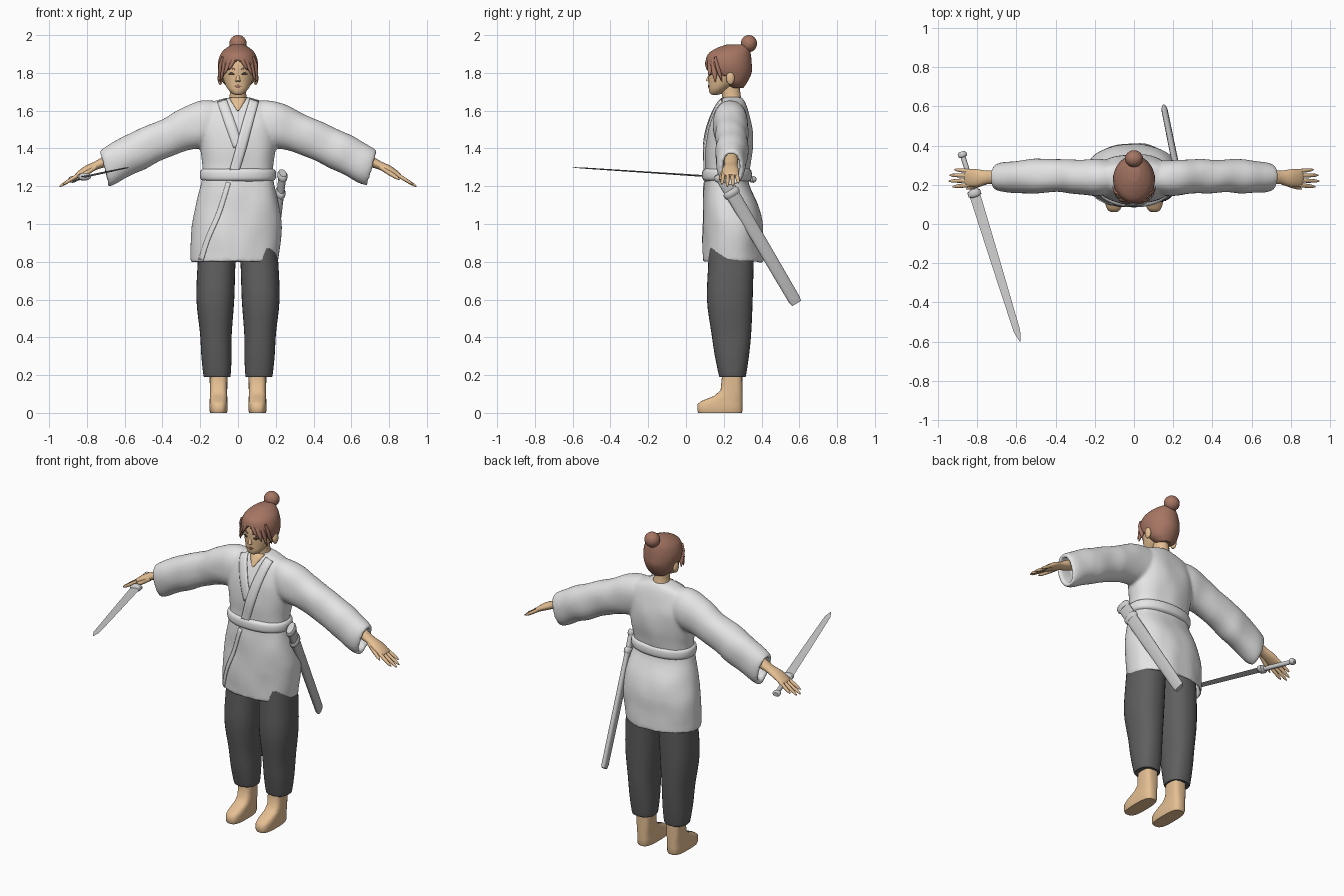
import bpy, bmesh, math
from mathutils import Vector, noise
from mathutils.bvhtree import BVHTree

if "Cube" in bpy.data.objects:
    bpy.data.objects.remove(bpy.data.objects["Cube"])


def material(name, *rgb):
    m = bpy.data.materials.new(name)
    m.use_nodes = True
    m.diffuse_color = (*rgb, 1)
    m.node_tree.nodes["Principled BSDF"].inputs["Base Color"].default_value = (*rgb, 1)
    return m


SKIN = material("skin", .78, .52, .29)
HAIR = material("brown hair", .38, .18, .125)
CLOTH = material("white cloth", .78, .78, .78)
TROUSER = material("dark grey cloth", .115, .115, .115)
STEEL = material("steel", .62, .62, .62)
SHEATH = material("grey scabbard", .55, .55, .55)
EYE = material("dark eye", .08, .05, .035)
LIP = material("lip", .5, .22, .15)


def smooth(rows, steps=4):
    """Catmull-Rom resampling of rows of numbers."""
    out = []
    for i in range(len(rows) - 1):
        a, b, c, d = (rows[max(0, min(len(rows) - 1, i + k))] for k in (-1, 0, 1, 2))
        for s in range(steps):
            t = s / steps
            out.append(tuple(q + .5 * t * (r - p + t * (2 * p - 5 * q + 4 * r - e + t * (3 * (q - r) + e - p)))
                             for p, q, r, e in zip(a, b, c, d)))
    return out + [tuple(rows[-1])]


def stack(rows):
    """Horizontal rings from (z, cx, cy, rx, ry)."""
    return [(Vector((cx, cy, z)), Vector((rx, 0, 0)), Vector((0, ry, 0))) for z, cx, cy, rx, ry in rows]


def loft(bm, rings, n=32, power=2):
    loops = []
    for c, u, v in rings:
        loop = []
        for k in range(n):
            a = math.tau * k / n
            x, y = (math.copysign(abs(w) ** (2 / power), w) for w in (math.cos(a), math.sin(a)))
            loop.append(bm.verts.new(c + u * x + v * y))
        loops.append(loop)
    for p, q in zip(loops, loops[1:]):
        for k in range(n):
            bm.faces.new((p[k], p[k - 1], q[k - 1], q[k]))
    bm.faces.new(loops[0])
    bm.faces.new(loops[-1])


def finish(bm, name, mat, angle=50):
    bmesh.ops.recalc_face_normals(bm, faces=bm.faces)
    me = bpy.data.meshes.new(name)
    bm.to_mesh(me)
    bm.free()
    me.materials.append(mat)
    ob = bpy.data.objects.new(name, me)
    bpy.context.scene.collection.objects.link(ob)
    bpy.ops.object.select_all(action='DESELECT')
    ob.select_set(True)
    bpy.context.view_layer.objects.active = ob
    bpy.ops.object.shade_smooth_by_angle(angle=math.radians(angle))
    return ob


def part(name, mat, rings, n=32, power=2, angle=50):
    bm = bmesh.new()
    loft(bm, rings, n, power)
    return finish(bm, name, mat, angle)


def rod(a, b, radii):
    """Rings along a straight axis; radii rows are (t, side radius, up radius)."""
    a, b = Vector(a), Vector(b)
    axis = (b - a).normalized()
    u = axis.cross(Vector((0, 0, 1))).normalized()
    v = u.cross(axis)
    return [(a.lerp(b, t), u * ru, v * rv) for t, ru, rv in radii]


def ball(name, mat, c, r):
    bm = bmesh.new()
    bmesh.ops.create_uvsphere(bm, u_segments=24, v_segments=16, radius=1)
    for v in bm.verts:
        v.co = Vector(c) + Vector(x * y for x, y in zip(v.co, r))
    return finish(bm, name, mat)


def drape(name, mat, target, path, thick=.007):
    """Thin ribbon laid on the front of a target; path rows are (x, z, half width)."""
    tree = BVHTree.FromObject(target, bpy.context.evaluated_depsgraph_get())
    rows = smooth(path, 6)
    bm, last, depth = bmesh.new(), None, .15
    for i, (x, z, w) in enumerate(rows):
        p, q = rows[max(0, i - 1)], rows[min(len(rows) - 1, i + 1)]
        d = Vector((q[0] - p[0], q[1] - p[1])).normalized()
        pair = []
        for k in (-1, -.33, .33, 1):
            px, pz = x - d.y * w * k, z + d.x * w * k
            hit = tree.ray_cast(Vector((px, -1, pz)), Vector((0, 1, 0)))[0]
            depth = hit.y if hit else depth
            pair.append(bm.verts.new((px, depth - .002, pz)))
        if last:
            for k in range(3):
                bm.faces.new((last[k], last[k + 1], pair[k + 1], pair[k]))
        last = pair
    ob = finish(bm, name, mat)
    mod = ob.modifiers.new("thickness", 'SOLIDIFY')
    mod.thickness, mod.offset = thick, 0
    return ob


# Robe: body and sleeves fused, with hollow hem and cuffs
bm = bmesh.new()
body = [(.80, -.018, .25, .232, .16), (.9, -.012, .248, .236, .162), (1.0, -.005, .245, .238, .16),
        (1.1, 0, .235, .222, .145), (1.22, 0, .215, .19, .117), (1.3, 0, .22, .187, .12),
        (1.4, 0, .228, .2, .128), (1.5, 0, .231, .203, .122), (1.58, 0, .235, .2, .1),
        (1.63, 0, .24, .175, .078), (1.655, 0, .243, .11, .062), (1.67, 0, .245, .055, .05)]
lip = [(.95, -.01, .25, .205, .135), (.80, -.018, .25, .215, .143)]
loft(bm, stack(lip + smooth(body)), 48, 2.2)
outer = [(.08, 1.645, .08, 1.42, .24, .075), (.18, 1.655, .2, 1.4, .235, .092),
         (.3, 1.61, .29, 1.385, .24, .087), (.41, 1.555, .44, 1.32, .245, .085),
         (.55, 1.49, .565, 1.26, .242, .085), (.7, 1.412, .65, 1.215, .24, .076),
         (.735, 1.387, .685, 1.203, .24, .06)]
cuff = [(.729, 1.37, .685, 1.222, .24, .045), (.64, 1.41, .60, 1.27, .24, .045)]
for s in (-1, 1):
    loft(bm, [(Vector((s * (tx + bx) / 2, cy, (tz + bz) / 2)), Vector((0, ry, 0)),
               Vector((s * (tx - bx) / 2, 0, (tz - bz) / 2)))
              for tx, tz, bx, bz, cy, ry in smooth(outer) + cuff], 32, 2.2)
robe = finish(bm, "robe", CLOTH)
mod = robe.modifiers.new("fuse", 'REMESH')
mod.mode, mod.voxel_size = 'VOXEL', .009
mod = robe.modifiers.new("soften", 'SMOOTH')
mod.factor, mod.iterations = .5, 6
bpy.ops.object.convert(target='MESH')
# Gentle cloth folds
moves = [v.normal * noise.noise(Vector((v.co.x * 9, v.co.y * 7, v.co.z * 6))) * .008 for v in robe.data.vertices]
for v, m in zip(robe.data.vertices, moves):
    v.co += m
bpy.ops.object.shade_smooth_by_angle(angle=math.radians(60))

# Collar bands, chest opening, skirt overlap and belt
drape("chest", SKIN, robe, [(0, 1.668, .045), (0, 1.64, .03), (0, 1.60, .004)], .004)
drape("collar_right", CLOTH, robe, [(-.085, 1.652, .025), (-.045, 1.54, .027), (0, 1.41, .025)], .008)
drape("collar_left", CLOTH, robe, [(.085, 1.652, .025), (.05, 1.53, .027), (.015, 1.4, .027), (-.02, 1.28, .025)], .014)
drape("skirt_overlap", CLOTH, robe, [(-.05, 1.22, .012), (-.1, 1.06, .012), (-.16, .92, .012), (-.195, .81, .012)])
part("belt", CLOTH, stack(smooth([(1.222, 0, .217, .17, .105), (1.235, 0, .217, .196, .127),
                                  (1.26, 0, .217, .202, .132), (1.285, 0, .217, .196, .127),
                                  (1.297, 0, .217, .17, .105)])), 48, 2.2)

# Legs, arms and hands
for s, side in ((1, "left"), (-1, "right")):
    part(side + "_trouser_leg", TROUSER, stack(smooth(
        [(.19, s * .111, .246, .064, .066), (.2, s * .111, .246, .072, .072), (.3, s * .114, .243, .08, .09),
         (.42, s * .117, .24, .084, .105), (.6, s * .12, .232, .1, .121), (.8, s * .113, .238, .1, .12),
         (.95, s * .1, .24, .1, .12)])), 32, 2.3)
    part(side + "_foot", SKIN, stack(
        [(0, s * .103, .18, .044, .115), (.012, s * .103, .18, .048, .12), (.045, s * .103, .18, .048, .12),
         (.062, s * .103, .19, .047, .11), (.09, s * .103, .225, .046, .075), (.12, s * .103, .241, .046, .058),
         (.19, s * .103, .244, .047, .054), (.32, s * .103, .244, .05, .056)]), 32, 3)
    hand = smooth([(.58, .24, 1.385, .04, .038), (.7, .24, 1.332, .036, .028), (.75, .238, 1.31, .034, .022),
                   (.8, .235, 1.288, .044, .021), (.845, .235, 1.262, .044, .015), (.86, .235, 1.253, .036, .009)])
    part(side + "_arm", SKIN, [(Vector((s * x, y, z)), Vector((0, ry, 0)), Vector((s * rz * .45, 0, rz * .9)))
                               for x, y, z, ry, rz in hand], 24)
    bm = bmesh.new()
    for y, reach in ((-.036, .925), (-.013, .945), (.011, .94), (.034, .915)):
        loft(bm, rod((s * .835, .235 + y, 1.266), (s * reach, .235 + y * 1.25, 1.266 - (reach - .835) * .62),
                     [(0, .0105, .011), (.5, .0105, .010), (.85, .008, .008), (1, .003, .003)]), 10)
    loft(bm, rod((s * .755, .215, 1.302), (s * .855, .178, 1.235),
                 [(0, .014, .014), (.5, .013, .013), (.85, .009, .009), (1, .003, .003)]), 10)
    finish(bm, side + "_fingers", SKIN)
    ball(side + "_ear", SKIN, (s * .094, .235, 1.772), (.014, .022, .035))

# Head
part("neck", SKIN, stack(smooth([(1.6, 0, .245, .06, .05), (1.66, 0, .243, .048, .05),
                                 (1.70, 0, .237, .043, .05), (1.79, 0, .225, .045, .055)])))
head = part("head", SKIN, stack(smooth(
    [(1.684, 0, .155, .014, .014), (1.69, 0, .158, .03, .03), (1.712, 0, .172, .052, .051),
     (1.745, 0, .195, .07, .075), (1.79, 0, .215, .083, .097), (1.84, 0, .222, .088, .103),
     (1.89, 0, .225, .075, .09), (1.92, 0, .23, .04, .05)])), 40)
part("nose", SKIN, rod((0, .134, 1.805), (0, .115, 1.755), [(0, .005, .006), (.6, .01, .01), (1, .013, .011)]), 12)
drape("lips", LIP, head, [(-.02, 1.729, .001), (0, 1.729, .006), (.02, 1.729, .001)], .005)
for s, side in ((1, "left"), (-1, "right")):
    drape(side + "_eye", EYE, head, [(s * .02, 1.792, .001), (s * .036, 1.795, .007), (s * .053, 1.794, .001)], .004)
    drape(side + "_brow", HAIR, head, [(s * .016, 1.818, .002), (s * .038, 1.825, .004), (s * .06, 1.818, .001)], .004)

# Hair shell with an opening for the face, fringe locks and bun
bm = bmesh.new()
loft(bm, stack(smooth(
    [(1.72, 0, .268, .045, .035), (1.75, 0, .254, .08, .07), (1.8, 0, .232, .1, .115), (1.85, 0, .226, .106, .122),
     (1.9, 0, .23, .092, .113), (1.932, 0, .25, .062, .085), (1.95, 0, .268, .03, .052)], 6)), 64)
gone = []
for f in bm.faces:
    c = f.calc_center_median()
    if c.y < .225 and c.z < 1.875 - abs(c.x):
        gone.append(f)
bmesh.ops.delete(bm, geom=gone, context='FACES')
hair = finish(bm, "hair", HAIR)
mod = hair.modifiers.new("thickness", 'SOLIDIFY')
mod.thickness, mod.offset = .008, -1
bm = bmesh.new()
for s in (-1, 1):
    for x0, x1, z1, y1 in ((.015, .05, 1.815, .112), (.035, .077, 1.785, .124), (.06, .093, 1.75, .155),
                           (.08, .1, 1.755, .19)):
        loft(bm, rod((s * x0, .115 + x0 * .5, 1.885), (s * x1, y1, z1),
                     [(0, .008, .006), (.3, .018, .011), (.65, .015, .01), (1, .002, .002)]), 12)
finish(bm, "fringe", HAIR)
ball("hair_bun", HAIR, (0, .333, 1.955), (.046, .043, .045))

# Sword in the right hand
pommel, guard, tip = Vector((-.877, .36, 1.236)), Vector((-.815, .16, 1.25)), Vector((-.58, -.6, 1.3))
part("sword_blade", STEEL, rod(guard, tip, [(0, .028, .005), (.5, .023, .004), (.93, .017, .003), (1, .002, .001)]),
     4, angle=20)
part("sword_hilt", STEEL, rod(pommel, guard, [(0, .013, .013), (1, .013, .013)]), 16)
part("sword_guard", STEEL, rod(guard.lerp(pommel, .08), guard.lerp(tip, .03),
                               [(0, .018, .013), (.2, .034, .02), (.8, .034, .02), (1, .018, .013)]), 20)
part("sword_pommel", STEEL, rod(pommel.lerp(guard, -.04), pommel.lerp(guard, .1),
                                [(0, .015, .012), (.3, .023, .018), (.8, .023, .018), (1, .013, .013)]), 20)

# Scabbard on the left hip
top, end = Vector((.237, .18, 1.27)), Vector((.155, .585, .58))
part("scabbard", SHEATH, rod(top, end, [(0, .018, .038), (.97, .016, .033), (1, .012, .028)]), 24, 2.5)
for name, t in (("scabbard_mouth", 0), ("scabbard_collar", .13)):
    part(name, STEEL, rod(top.lerp(end, t), top.lerp(end, t + .045),
                          [(0, .019, .038), (.25, .026, .045), (.75, .026, .045), (1, .019, .038)]), 24)
